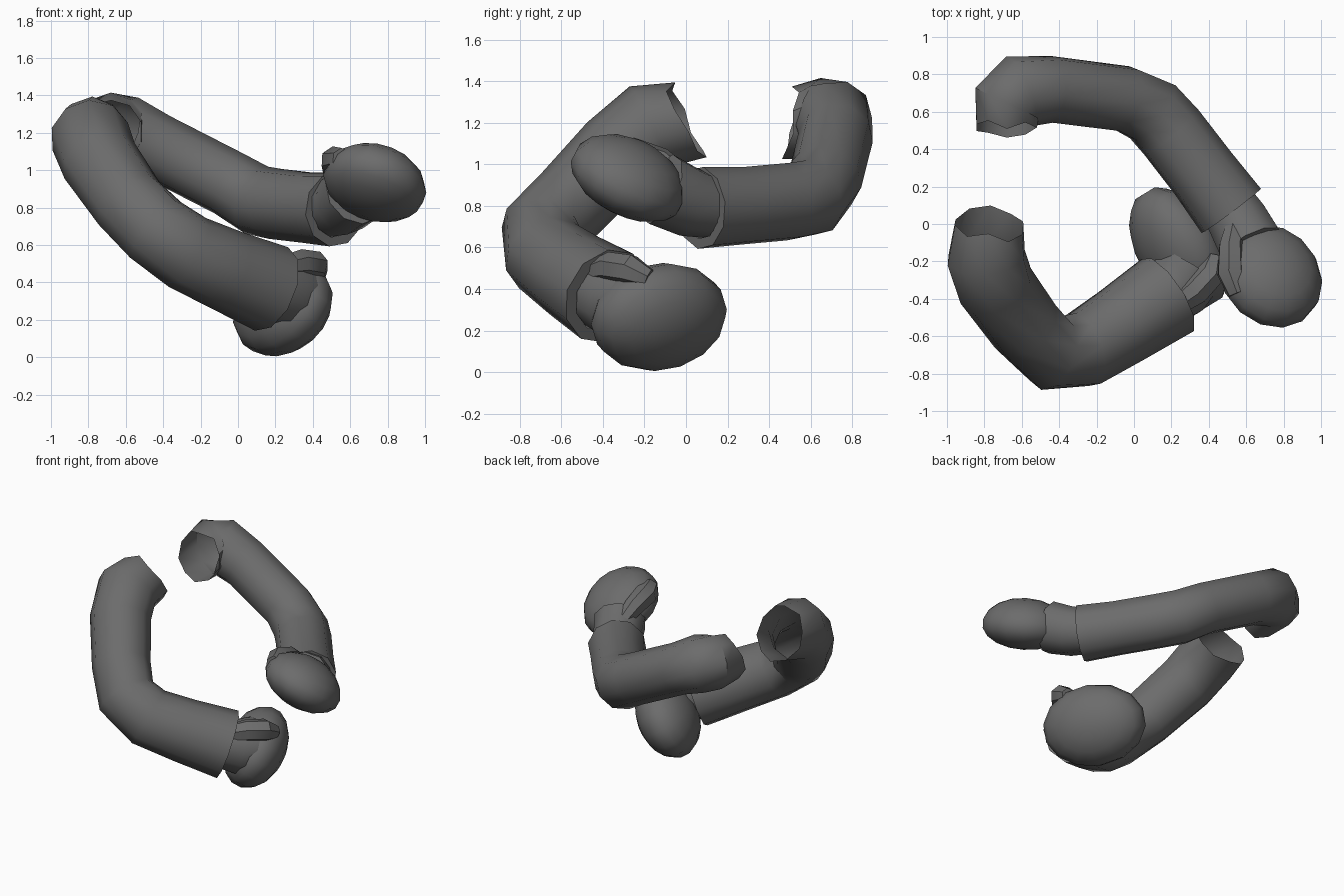
import bpy, bmesh, math
from mathutils import Vector, Matrix

if "Cube" in bpy.data.objects:
    bpy.data.objects.remove(bpy.data.objects["Cube"])

dark = bpy.data.materials.new("dark_cloth")
dark.diffuse_color = (0.15, 0.15, 0.15, 1)
dark.use_nodes = True
dark.node_tree.nodes["Principled BSDF"].inputs["Base Color"].default_value = dark.diffuse_color


def finish(bm, name, angle=40):
    bmesh.ops.recalc_face_normals(bm, faces=bm.faces)
    me = bpy.data.meshes.new(name)
    bm.to_mesh(me)
    bm.free()
    me.materials.append(dark)
    ob = bpy.data.objects.new(name, me)
    bpy.context.collection.objects.link(ob)
    bpy.ops.object.select_all(action='DESELECT')
    ob.select_set(True)
    bpy.context.view_layer.objects.active = ob
    bpy.ops.object.shade_smooth_by_angle(angle=math.radians(angle))
    return ob


def tube(name, path, sides=10, torn=None, capped=False, rim=0.0):
    """Loft round rings along (x, y, z, radius); torn pushes first-ring points outwards."""
    bm = bmesh.new()
    pts = [Vector(p[:3]) for p in path]
    rings, side, n = [], None, len(path)
    for i, p in enumerate(pts):
        a = (p - pts[i - 1]).normalized() if i else Vector()
        b = (pts[i + 1] - p).normalized() if i < n - 1 else Vector()
        t = (a + b).normalized()
        side = t.cross(Vector((0, 0, 1))) if side is None else side - t * side.dot(t)
        side.normalize()
        up = side.cross(t)
        ring = []
        for k in range(sides):
            ang = 2 * math.pi * (k + 0.5) / sides
            co = p + (side * math.cos(ang) + up * math.sin(ang)) * path[i][3]
            if torn and i == 0:
                co -= t * torn[k % len(torn)]
            ring.append(bm.verts.new(co))
        rings.append(ring)
    # turned-in cuff rim
    if rim:
        c = pts[-1]
        rings.append([bm.verts.new(c + (v.co - c) * rim) for v in rings[-1]])
    for r, s in zip(rings, rings[1:]):
        for k in range(sides):
            j = (k + 1) % sides
            bm.faces.new((r[k], r[j], s[j], s[k]))
    if capped:
        bm.faces.new(rings[0])
        bm.faces.new(rings[-1])
    return finish(bm, name)


def blob(name, centre, long_axis, flat_axis, radii, under=1.0, seg=14, rows=9):
    """Rounded ellipsoid; under scales the half on the negative flat axis."""
    z = Vector(flat_axis).normalized()
    x = Vector(long_axis)
    x = (x - z * x.dot(z)).normalized()
    y = z.cross(x)
    rot = Matrix((x, y, z)).transposed()
    bm = bmesh.new()
    bmesh.ops.create_uvsphere(bm, u_segments=seg, v_segments=rows, radius=1)
    for v in bm.verts:
        if v.co.z < 0:
            v.co.z *= under
        v.co = Vector(centre) + rot @ Vector([c * r for c, r in zip(v.co, radii)])
    return finish(bm, name, 50)


# Torn shoulder edge: short on top, longer underneath
TORN = [0.05, 0.01, 0.04, 0.0, 0.03, 0.08, 0.10, 0.13, 0.11, 0.06]

# Front arm: torn shoulder opening, bent elbow, wide cuff
tube("front_sleeve", [(-0.78, -0.06, 1.20, 0.19), (-0.79, -0.18, 1.18, 0.215),
                      (-0.74, -0.33, 1.05, 0.21), (-0.58, -0.55, 0.82, 0.20),
                      (-0.44, -0.69, 0.68, 0.205), (-0.27, -0.67, 0.56, 0.21),
                      (-0.06, -0.54, 0.465, 0.22), (0.18, -0.38, 0.365, 0.24)],
     torn=TORN, rim=0.75)
tube("front_wrist", [(0.10, -0.43, 0.39, 0.17), (0.23, -0.34, 0.35, 0.19),
                     (0.29, -0.24, 0.33, 0.20)], capped=True)
blob("front_fist", (0.24, -0.13, 0.265), (-0.35, 0.9, -0.1), (0.65, 0.4, -0.45),
     (0.36, 0.28, 0.20))
tube("front_thumb", [(0.22, -0.44, 0.48, 0.06), (0.33, -0.36, 0.50, 0.08),
                     (0.41, -0.27, 0.49, 0.08), (0.43, -0.18, 0.45, 0.05)],
     sides=7, capped=True)

# Back arm: the same build, held higher
tube("back_sleeve", [(-0.68, 0.57, 1.21, 0.17), (-0.68, 0.65, 1.22, 0.195),
                     (-0.61, 0.71, 1.21, 0.20), (-0.44, 0.72, 1.13, 0.18),
                     (-0.05, 0.67, 0.93, 0.18), (0.10, 0.60, 0.84, 0.19),
                     (0.20, 0.49, 0.82, 0.19), (0.37, 0.27, 0.80, 0.19),
                     (0.52, 0.07, 0.79, 0.20)], torn=TORN, rim=0.75)
tube("back_wrist", [(0.47, 0.15, 0.79, 0.15), (0.56, 0.01, 0.82, 0.17),
                    (0.63, -0.12, 0.88, 0.18)], capped=True)
blob("back_fist", (0.73, -0.28, 0.925), (0.45, -0.8, 0.35), (0.3, 0.45, 0.85),
     (0.30, 0.28, 0.19), under=0.85)
tube("back_thumb", [(0.54, 0.0, 0.93, 0.05), (0.52, -0.12, 1.01, 0.07),
                    (0.52, -0.26, 1.05, 0.08), (0.56, -0.37, 1.06, 0.06)],
     sides=7, capped=True)
